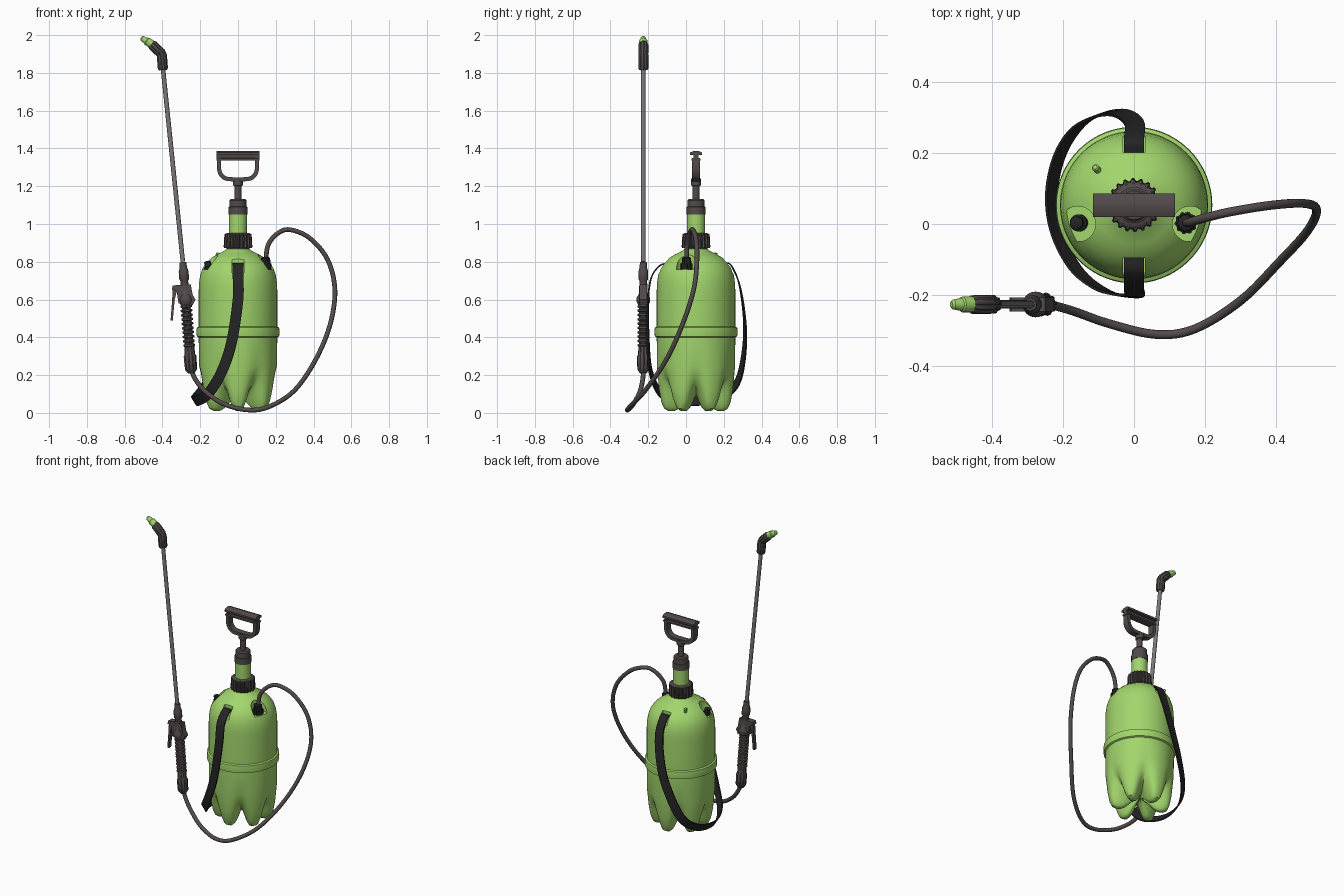
import bpy, bmesh, math
from mathutils import Vector

if "Cube" in bpy.data.objects:
    bpy.data.objects.remove(bpy.data.objects["Cube"])


def material(name, rgb):
    m = bpy.data.materials.new(name)
    m.use_nodes = True
    m.diffuse_color = (*rgb, 1)
    m.node_tree.nodes["Principled BSDF"].inputs["Base Color"].default_value = (*rgb, 1)
    return m


GREEN = material("leaf green", (0.36, 0.67, 0.15))
BROWN = material("dark warm grey", (0.085, 0.07, 0.07))
BLACK = material("black rubber", (0.018, 0.018, 0.019))
STEEL = material("steel grey", (0.2, 0.19, 0.19))
CY = 0.053    # depth of the tank axis
GUN_Y = -0.226  # depth of the lance


def finish(name, bm, mat, angle=35):
    bmesh.ops.recalc_face_normals(bm, faces=bm.faces)
    mesh = bpy.data.meshes.new(name)
    bm.to_mesh(mesh)
    bm.free()
    mesh.materials.append(mat)
    ob = bpy.data.objects.new(name, mesh)
    bpy.context.collection.objects.link(ob)
    smooth(ob, angle)
    return ob


def smooth(ob, angle):
    bpy.ops.object.select_all(action="DESELECT")
    ob.select_set(True)
    bpy.context.view_layer.objects.active = ob
    bpy.ops.object.shade_smooth_by_angle(angle=math.radians(angle))


def skin(bm, rings, cap=True):
    """Join rings of points into a tube."""
    loops = [[bm.verts.new(p) for p in ring] for ring in rings]
    n = len(loops[0])
    for a, b in zip(loops, loops[1:]):
        for i in range(n):
            j = (i + 1) % n
            bm.faces.new((a[i], a[j], b[j], b[i]))
    if cap:
        bm.faces.new(loops[0])
        bm.faces.new(loops[-1])


def lathe(name, mat, profile, origin, axis=(0, 0, 1), n=32, ribs=0):
    """Turn (radius, distance) pairs round an axis; ribs cuts grip teeth."""
    q = Vector((0, 0, 1)).rotation_difference(Vector(axis))
    n = ribs * 4 if ribs else n
    rings = []
    for r, h in profile:
        ring = []
        for i in range(n):
            a = math.tau * i / n
            k = 0.9 if ribs and i % 4 > 1 else 1
            ring.append(Vector(origin) + q @ Vector((r * k * math.cos(a), r * k * math.sin(a), h)))
        rings.append(ring)
    bm = bmesh.new()
    skin(bm, rings)
    return finish(name, bm, mat)


def spline(pts, steps=6):
    """Smooth path through points."""
    p = [Vector(v) for v in pts]
    p = [2 * p[0] - p[1]] + p + [2 * p[-1] - p[-2]]
    out = []
    for a, b, c, d in zip(p, p[1:], p[2:], p[3:]):
        for s in range(steps):
            t = s / steps
            out.append(0.5 * (2 * b + (c - a) * t + (2 * a - 5 * b + 4 * c - d) * t * t
                              + (3 * b - a - 3 * c + d) * t ** 3))
    return out + [p[-2]]


def sweep(name, mat, path, section, hint):
    """Sweep a section along a path; hint gives the outward direction."""
    rings = []
    for i, p in enumerate(path):
        t = (path[min(i + 1, len(path) - 1)] - path[max(i - 1, 0)]).normalized()
        h = Vector(hint(p))
        nrm = (h - t * h.dot(t)).normalized()
        side = t.cross(nrm)
        rings.append([p + side * u + nrm * v for u, v in section])
    bm = bmesh.new()
    skin(bm, rings)
    return finish(name, bm, mat)


def plate(name, mat, outline, place, half):
    """Extrude an outline to both sides; place maps (u, v, w) to a point."""
    bm = bmesh.new()
    skin(bm, [[place(u, v, w) for u, v in outline] for w in (-half, half)])
    return finish(name, bm, mat)


def rect(w, h):
    return [(-w, -h), (w, -h), (w, h), (-w, h)]


# Tank: six feet come from blending a foot profile with a groove profile
foot = [(0.004, 0.09), (0.05, 0.06), (0.09, 0.022), (0.115, 0.01), (0.145, 0.01),
        (0.168, 0.022), (0.183, 0.055), (0.195, 0.12), (0.207, 0.25)]
groove = [(0.004, 0.09), (0.04, 0.092), (0.07, 0.095), (0.09, 0.1), (0.11, 0.11),
          (0.135, 0.13), (0.16, 0.155), (0.185, 0.19), (0.207, 0.25)]
body = [(0.208, 0.40), (0.218, 0.405), (0.22, 0.43), (0.218, 0.452), (0.208, 0.457),
        (0.208, 0.65), (0.206, 0.69), (0.2, 0.73), (0.188, 0.765), (0.168, 0.795),
        (0.142, 0.82), (0.11, 0.84), (0.075, 0.856), (0.06, 0.87)]
rings = []
N = 120
for f, g in list(zip(foot, groove)) + [(b, b) for b in body]:
    ring = []
    for i in range(N):
        a = math.tau * i / N
        w = (0.5 + 0.5 * math.cos(6 * (a - math.pi / 6 - math.pi / 3))) ** 1.6
        r, z = f[0] + (g[0] - f[0]) * w, f[1] + (g[1] - f[1]) * w
        ring.append((r * math.cos(a + 0), CY + r * math.sin(a), z))
    rings.append(ring)
# turn so that one foot faces the front
shift = N // 12
rings = [[ring[i] for i in range(N)] for ring in rings]
c, s = math.cos(math.tau * shift / N), math.sin(math.tau * shift / N)
rings = [[(x * c - (y - CY) * s, CY + x * s + (y - CY) * c, z) for x, y, z in ring] for ring in rings]
bm = bmesh.new()
skin(bm, rings)
tank = finish("tank", bm, GREEN)

# Pockets in the shoulder for the fittings and strap ends
cutters = [lathe("pocket_cutter", GREEN, [(0.05, 0.76), (0.05, 1)], (x, 0, 0)) for x in (-0.158, 0.158)]
for sgn in (-1, 1):
    cutters.append(plate("slot_cutter", GREEN, rect(0.031, 0.1),
                         lambda u, v, w, sgn=sgn: (u, CY + sgn * (0.248 + v), 0.84 + w), 0.1))
for cut in cutters:
    cut.hide_render = True
    mod = tank.modifiers.new("pocket", "BOOLEAN")
    mod.operation, mod.solver, mod.object = "DIFFERENCE", "EXACT", cut
    bpy.context.view_layer.objects.active = tank
    bpy.ops.object.modifier_apply(modifier=mod.name)
    bpy.data.objects.remove(cut)
smooth(tank, 35)

# Shoulder fittings
lathe("relief_valve", BLACK, [(0.024, 0), (0.024, 0.02), (0.018, 0.022), (0.018, 0.045), (0.01, 0.05)],
      (-0.153, 0.003, 0.755), (-0.2, 0, 1))
lathe("hose_nut", BLACK, [(0.032, 0), (0.032, 0.035), (0.026, 0.037), (0.024, 0.065), (0.016, 0.07)],
      (0.146, 0.003, 0.755), ribs=10)
lathe("shoulder_nub", GREEN, [(0.01, 0), (0.01, 0.03), (0.006, 0.035)], (-0.1, 0.15, 0.815), (-0.3, 0.3, 1), 16)

# Pump
pump = (0, CY, 0)
lathe("neck_ring", BROWN, [(0.062, 0.855), (0.062, 0.875)], pump)
lathe("pump_collar", BROWN, [(0.073, 0.872), (0.076, 0.88), (0.072, 0.945), (0.06, 0.952)], pump, ribs=20)
lathe("pump_barrel", GREEN, [(0.048, 0.94), (0.048, 1.06)], pump)
lathe("pump_cap", BROWN, [(0.051, 1.05), (0.051, 1.09), (0.046, 1.092), (0.046, 1.125), (0.04, 1.132)], pump)
lathe("pump_rod", BROWN, [(0.018, 1.12), (0.018, 1.2), (0.026, 1.205), (0.026, 1.24)], pump, n=20)

# Pull handle: loop plus ribbed grip
loop = spline([(-0.1, CY, 1.35), (-0.1, CY, 1.29), (-0.085, CY, 1.255), (-0.05, CY, 1.238),
               (0.05, CY, 1.238), (0.085, CY, 1.255), (0.1, CY, 1.29), (0.1, CY, 1.35)], 4)
sweep("handle_loop", BROWN, loop, rect(0.021, 0.011), lambda p: (p.x, 0, p.z - 1.32))
half = [(0.012, 1.335), (0.024, 1.337), (0.024, 1.347), (0.012, 1.35), (0.014, 1.364),
        (0.033, 1.366), (0.033, 1.378), (0.012, 1.387)]
plate("handle_grip", BROWN, half + [(-y, z) for y, z in reversed(half)],
      lambda u, v, w: (w, CY + u, v), 0.115)

# Carrying strap
strap = spline([(0, -0.095, 0.788), (0, -0.135, 0.782), (0, -0.182, 0.72), (0, -0.2, 0.6),
                (-0.035, -0.2, 0.37), (-0.09, -0.185, 0.21), (-0.16, -0.13, 0.1), (-0.215, -0.03, 0.065),
                (-0.232, 0.08, 0.065), (-0.21, 0.19, 0.09), (-0.16, 0.27, 0.16), (-0.1, 0.305, 0.3),
                (-0.04, 0.312, 0.47), (0, 0.285, 0.67), (0, 0.238, 0.782), (0, 0.2, 0.788)])
sweep("carrying_strap", BLACK, strap, rect(0.028, 0.004),
      lambda p: (p.x, p.y - CY, (p.z - 0.35) * 0.5))

# Hose
hose = spline([(0.146, 0.003, 0.8), (0.16, 0.006, 0.89), (0.21, 0.02, 0.95), (0.275, 0.035, 0.97),
               (0.38, 0.052, 0.925), (0.475, 0.058, 0.81), (0.513, 0.04, 0.65), (0.487, -0.02, 0.465),
               (0.41, -0.105, 0.28), (0.3, -0.215, 0.12), (0.17, -0.295, 0.035), (0.06, -0.31, 0.015),
               (-0.07, -0.28, 0.045), (-0.17, -0.245, 0.11), (-0.23, -0.228, 0.185), (-0.25, GUN_Y, 0.25)])
circle = [(0.0125 * math.cos(math.tau * i / 14), 0.0125 * math.sin(math.tau * i / 14)) for i in range(14)]
sweep("hose", BROWN, hose, circle, lambda p: (0, 1, 0.2))

# Spray gun, turned from the hose end upward
base, top = Vector((-0.247, GUN_Y, 0.21)), Vector((-0.292, GUN_Y, 0.8))
axis = (top - base).normalized()
lathe("gun_valve", BROWN, [(0.018, 0), (0.032, 0.02), (0.034, 0.09), (0.028, 0.1), (0.026, 0.15)],
      base, axis, ribs=10)
grip = [(r, 0.14 + 0.023 * i + d) for i in range(10)
        for r, d in ((0.023, 0), (0.031, 0.004), (0.031, 0.013), (0.023, 0.017))]
lathe("gun_grip", BROWN, grip, base, axis, 20)
lathe("gun_neck", BROWN, [(0.026, 0.36), (0.036, 0.38), (0.036, 0.4), (0.024, 0.42), (0.02, 0.49),
                          (0.026, 0.5), (0.026, 0.54), (0.02, 0.56), (0.018, 0.59)], base, axis, 24)


def gun_place(u, v, w):
    return (u, GUN_Y + w, v)


plate("gun_body", BROWN, [(-0.315, 0.58), (-0.24, 0.57), (-0.225, 0.6), (-0.24, 0.625), (-0.25, 0.68),
                          (-0.345, 0.675), (-0.35, 0.655), (-0.325, 0.645)], gun_place, 0.02)
plate("gun_trigger", BROWN, [(-0.32, 0.66), (-0.335, 0.6), (-0.345, 0.49), (-0.357, 0.49),
                             (-0.35, 0.58), (-0.345, 0.66)], gun_place, 0.012)

# Lance, elbow and nozzle
tip = Vector((-0.397, GUN_Y, 1.82))
lathe("lance", STEEL, [(0.012, 0), (0.012, (tip - top).length)], top, tip - top, 20)
lathe("elbow_sleeve", BROWN, [(0.022, 0), (0.027, 0.01), (0.027, 0.08), (0.02, 0.1)],
      tip - Vector((0, 0, 0.005)), (-0.08, 0, 1), ribs=10)
lathe("nozzle_sleeve", BROWN, [(0.02, 0), (0.027, 0.012), (0.027, 0.075), (0.022, 0.085)],
      (-0.398, GUN_Y, 1.895), (-0.78, 0, 0.75), ribs=10)
lathe("nozzle_tip", GREEN, [(0.022, 0), (0.022, 0.03), (0.018, 0.034), (0.014, 0.06), (0.008, 0.066)],
      (-0.457, GUN_Y, 1.952), (-0.85, 0, 0.52), 20)
